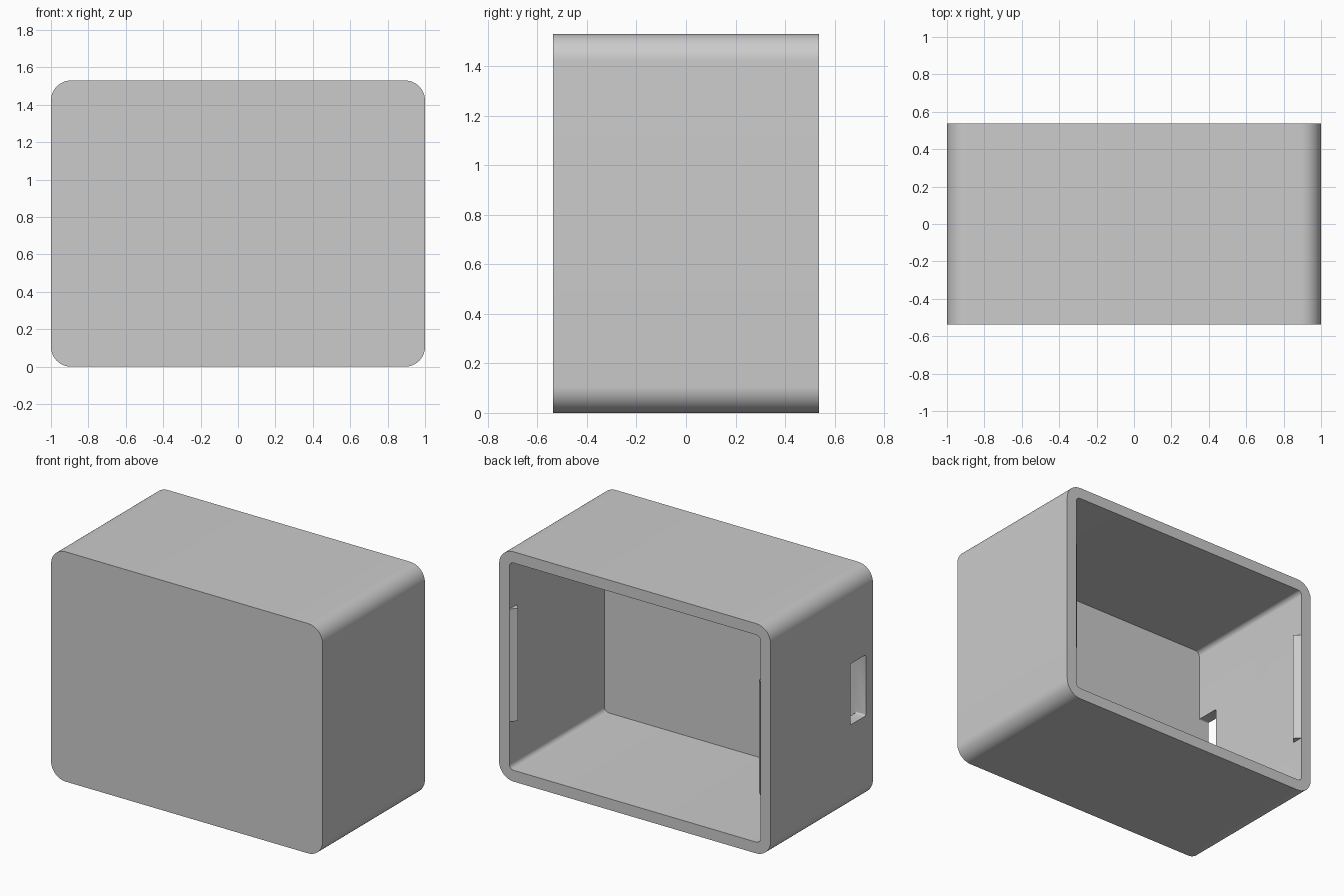
import bpy, bmesh, math

cube = bpy.data.objects.get("Cube")
if cube:
    bpy.data.objects.remove(cube, do_unlink=True)

W, D, H = 2.0, 1.076, 1.53
WALL = 0.075
MID = H / 2

grey = bpy.data.materials.new("plain_grey")
grey.use_nodes = True
grey.diffuse_color = (0.6, 0.6, 0.6, 1)
grey.node_tree.nodes["Principled BSDF"].inputs["Base Color"].default_value = (0.6, 0.6, 0.6, 1)


def prism(name, points, offset):
    """Extrude a closed 3D outline by an offset vector."""
    bm = bmesh.new()
    face = bm.faces.new([bm.verts.new(p) for p in points])
    new = bmesh.ops.extrude_face_region(bm, geom=[face])["geom"]
    verts = [v for v in new if isinstance(v, bmesh.types.BMVert)]
    bmesh.ops.translate(bm, verts=verts, vec=offset)
    bmesh.ops.recalc_face_normals(bm, faces=bm.faces)
    mesh = bpy.data.meshes.new(name)
    bm.to_mesh(mesh)
    bm.free()
    obj = bpy.data.objects.new(name, mesh)
    bpy.context.collection.objects.link(obj)
    mesh.materials.append(grey)
    return obj


def rounded_rect(width, height, radius, steps=12):
    """Rounded rectangle as 2D points around the origin."""
    points = []
    for i, (sx, sy) in enumerate([(1, 1), (-1, 1), (-1, -1), (1, -1)]):
        for k in range(steps + 1):
            a = math.pi / 2 * (i + k / steps)
            points.append((sx * (width / 2 - radius) + radius * math.cos(a),
                           sy * (height / 2 - radius) + radius * math.sin(a)))
    return points


def cut(target, cutter):
    """Subtract a cutter and remove it."""
    mod = target.modifiers.new("cut", "BOOLEAN")
    mod.operation = "DIFFERENCE"
    mod.solver = "EXACT"
    mod.object = cutter
    bpy.context.view_layer.objects.active = target
    bpy.ops.object.modifier_apply(modifier=mod.name)
    bpy.data.objects.remove(cutter, do_unlink=True)


# Outer shell, open at the back
shell = prism("case_shell", [(x, -D / 2, z + MID) for x, z in rounded_rect(W, H, 0.107)],
              (0, D, 0))
inner = rounded_rect(W - 2 * WALL, H - 2 * WALL, 0.032, 8)
cut(shell, prism("cavity_cutter", [(x, WALL - D / 2, z + MID) for x, z in inner], (0, D, 0)))

# Cable slot through the right wall, against the front panel
slot_y = (WALL - D / 2 + -0.3) / 2
slot_w = -0.3 - (WALL - D / 2)
slot = [(-W / 2 - 0.1, y + slot_y, z + MID) for y, z in rounded_rect(slot_w, 0.406, 0.01, 4)]
cut(shell, prism("slot_cutter", slot, (0.1 + WALL + 0.05, 0, 0)))

# Smooth the rounded corners
bpy.ops.object.select_all(action="DESELECT")
shell.select_set(True)
bpy.context.view_layer.objects.active = shell
bpy.ops.object.shade_smooth_by_angle(angle=math.radians(30))

# Triangular snap ridges inside the rim on both side walls
RIDGE, LENGTH = 0.0375, 0.75
for name, side in (("left_snap_ridge", 1), ("right_snap_ridge", -1)):
    wall_x = side * (W / 2 - WALL)
    back = D / 2 - 0.002
    prism(name, [(wall_x, back, MID - LENGTH / 2),
                 (wall_x - side * RIDGE, back - RIDGE, MID - LENGTH / 2),
                 (wall_x, back - 2 * RIDGE, MID - LENGTH / 2)], (0, 0, LENGTH))
